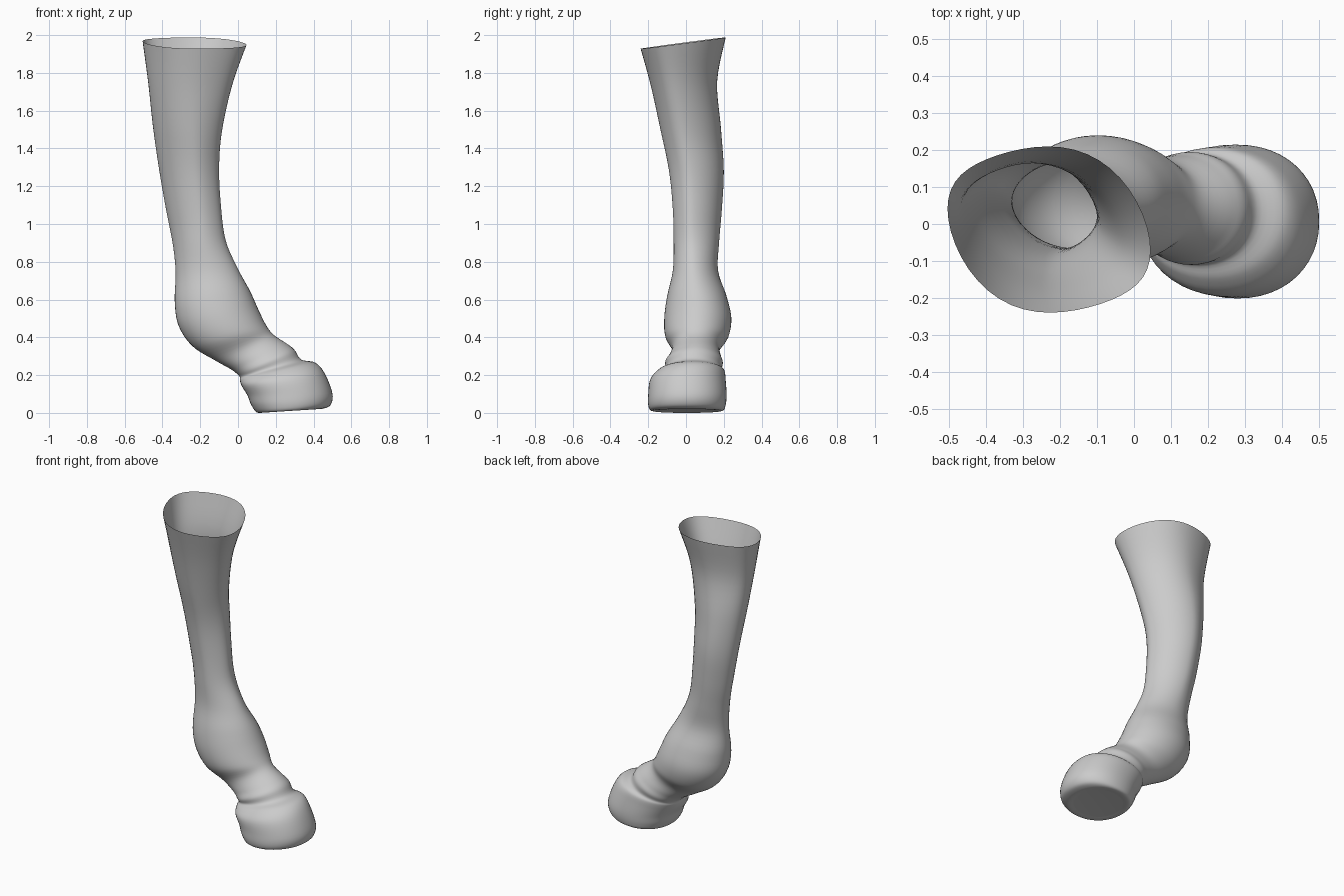
import bpy, bmesh, math

if "Cube" in bpy.data.objects:
    bpy.data.objects.remove(bpy.data.objects["Cube"])

SEGS, STEPS = 48, 5

# Cross-sections, top to sole: rear x, rear z, front x, front z, y min, y max
RINGS = [
    (-.505, 1.97, .045, 1.965, -.24, .21),
    (-.475, 1.75, -.03, 1.75, -.185, .165),
    (-.45, 1.52, -.085, 1.5, -.135, .185),
    (-.415, 1.28, -.10, 1.3, -.09, .20),
    (-.38, 1.08, -.09, 1.1, -.07, .19),
    (-.345, .90, -.065, .92, -.065, .175),
    (-.33, .75, .00, .77, -.07, .17),
    (-.335, .60, .065, .65, -.10, .215),
    (-.315, .47, .11, .55, -.115, .24),
    (-.24, .36, .15, .47, -.11, .225),
    (-.12, .285, .19, .42, -.075, .18),
    (-.04, .24, .265, .37, -.09, .185),
    (.00, .21, .30, .34, -.11, .195),
    (.01, .195, .335, .29, -.11, .19),
    (.01, .18, .41, .273, -.15, .205),
    (.02, .15, .46, .215, -.19, .21),
    (.05, .10, .50, .11, -.20, .215),
    (.07, .05, .49, .05, -.20, .21),
    (.10, .01, .45, .03, -.185, .195),
    (.14, .012, .41, .03, -.14, .15),
]


def catmull(a, b, c, d, t):
    return .5 * (2 * b + (c - a) * t + (2 * a - 5 * b + 4 * c - d) * t * t
                 + (3 * b - a - 3 * c + d) * t ** 3)


def smooth_rings(rings):
    out, last = [], len(rings) - 1
    for i in range(last):
        ctrl = [rings[max(0, min(last, i + k))] for k in (-1, 0, 1, 2)]
        for s in range(STEPS):
            out.append([catmull(*v, s / STEPS) for v in zip(*ctrl)])
    return out + [list(rings[-1])]


def power(v, e):
    return math.copysign(abs(v) ** e, v)


def section(ring):
    xl, zl, xr, zr, y0, y1 = ring
    z_mid = (zl + zr) / 2
    a, b = (xr - xl) / 2, (y1 - y0) / 2
    shaft = max(0, min(1, (z_mid - .6) / .4))       # skewed lozenge on the shaft
    flare = max(0, min(1, (z_mid - 1.4) / .6))      # rounder toward the rim
    hoof = max(0, min(1, (.3 - z_mid) / .1))
    e = 1 + .14 * shaft * (1 - flare) - .06 * hoof
    points = []
    for i in range(SEGS):
        t = 2 * math.pi * i / SEGS
        c, s = power(math.cos(t), e), power(math.sin(t), e)
        x = (xl + xr) / 2 + a * (c - .2 * shaft * (1 - flare) * s ** 3)
        y = (y0 + y1) / 2 + b * (s - .25 * shaft * c ** 3)
        z = z_mid + (zr - zl) / 2 * c + .14 * y * flare
        points.append((x, y, z))
    return points


# Leg: one skin from open rim down to closed sole
bm = bmesh.new()
loops = [[bm.verts.new(p) for p in section(r)] for r in smooth_rings(RINGS)]
for up, down in zip(loops, loops[1:]):
    for i in range(SEGS):
        j = (i + 1) % SEGS
        bm.faces.new((up[i], down[i], down[j], up[j]))
bm.faces.new(list(reversed(loops[-1])))
bmesh.ops.recalc_face_normals(bm, faces=bm.faces)

# Stand on the ground
low = min(v.co.z for v in bm.verts)
for v in bm.verts:
    v.co.z -= low
for f in bm.faces:
    f.smooth = True
mesh = bpy.data.meshes.new("hoofed_leg")
bm.to_mesh(mesh)
bm.free()
leg = bpy.data.objects.new("hoofed_leg", mesh)
bpy.context.collection.objects.link(leg)
